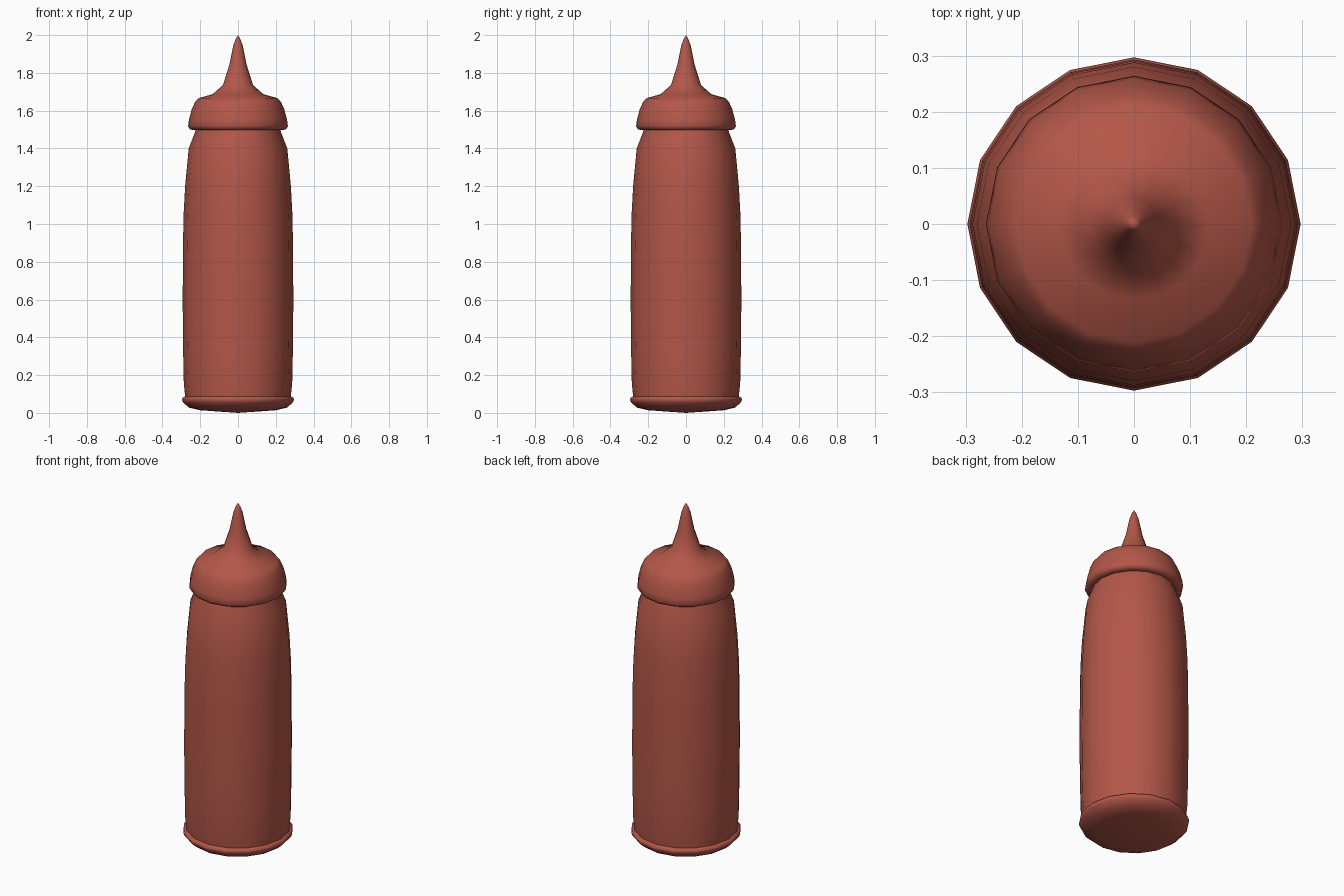
import bpy
import bmesh
from math import radians, cos, sin, tau

cube = bpy.data.objects.get("Cube")
if cube:
    bpy.data.objects.remove(cube, do_unlink=True)

SIDES = 16

red = bpy.data.materials.new("brick_red_plastic")
red.use_nodes = True
colour = (0.45, 0.095, 0.065, 1)
red.diffuse_color = colour
red.node_tree.nodes["Principled BSDF"].inputs["Base Color"].default_value = colour


def lathe(name, profile, sharp_angle):
    """Spin a (radius, height) profile around z; radius 0 makes a pole."""
    bm = bmesh.new()
    rings = []
    for r, z in profile:
        count = SIDES if r > 0 else 1
        rings.append([bm.verts.new((r * cos(tau * i / SIDES), r * sin(tau * i / SIDES), z))
                      for i in range(count)])
    for low, high in zip(rings, rings[1:]):
        for i in range(SIDES):
            j = (i + 1) % SIDES
            quad = [low[i % len(low)], low[j % len(low)],
                    high[j % len(high)], high[i % len(high)]]
            bm.faces.new(list(dict.fromkeys(quad)))
    bmesh.ops.recalc_face_normals(bm, faces=bm.faces)
    mesh = bpy.data.meshes.new(name)
    bm.to_mesh(mesh)
    bm.free()
    mesh.materials.append(red)
    obj = bpy.data.objects.new(name, mesh)
    bpy.context.collection.objects.link(obj)
    bpy.ops.object.select_all(action="DESELECT")
    obj.select_set(True)
    bpy.context.view_layer.objects.active = obj
    bpy.ops.object.shade_smooth_by_angle(angle=radians(sharp_angle))
    return obj


# Bottle with a domed underside, rounded foot rim and tapering shoulder
lathe("bottle_body", [
    (0, 0), (0.2, 0.014), (0.26, 0.028), (0.29, 0.055), (0.297, 0.07),
    (0.293, 0.08), (0.28, 0.088), (0.287, 0.16), (0.291, 0.35), (0.293, 0.6),
    (0.291, 0.9), (0.288, 1.05), (0.28, 1.2), (0.261, 1.4), (0.228, 1.485),
    (0.222, 1.51), (0, 1.51)], 60)

# Screw cap flowing into the pointed nozzle
lathe("cap_and_nozzle", [
    (0, 1.497), (0.235, 1.497), (0.255, 1.502), (0.264, 1.518), (0.26, 1.55), (0.246, 1.605),
    (0.228, 1.645), (0.21, 1.666), (0.135, 1.687), (0.08, 1.735),
    (0.045, 1.845), (0.025, 1.945), (0.012, 1.98), (0, 2.0)], 70)
